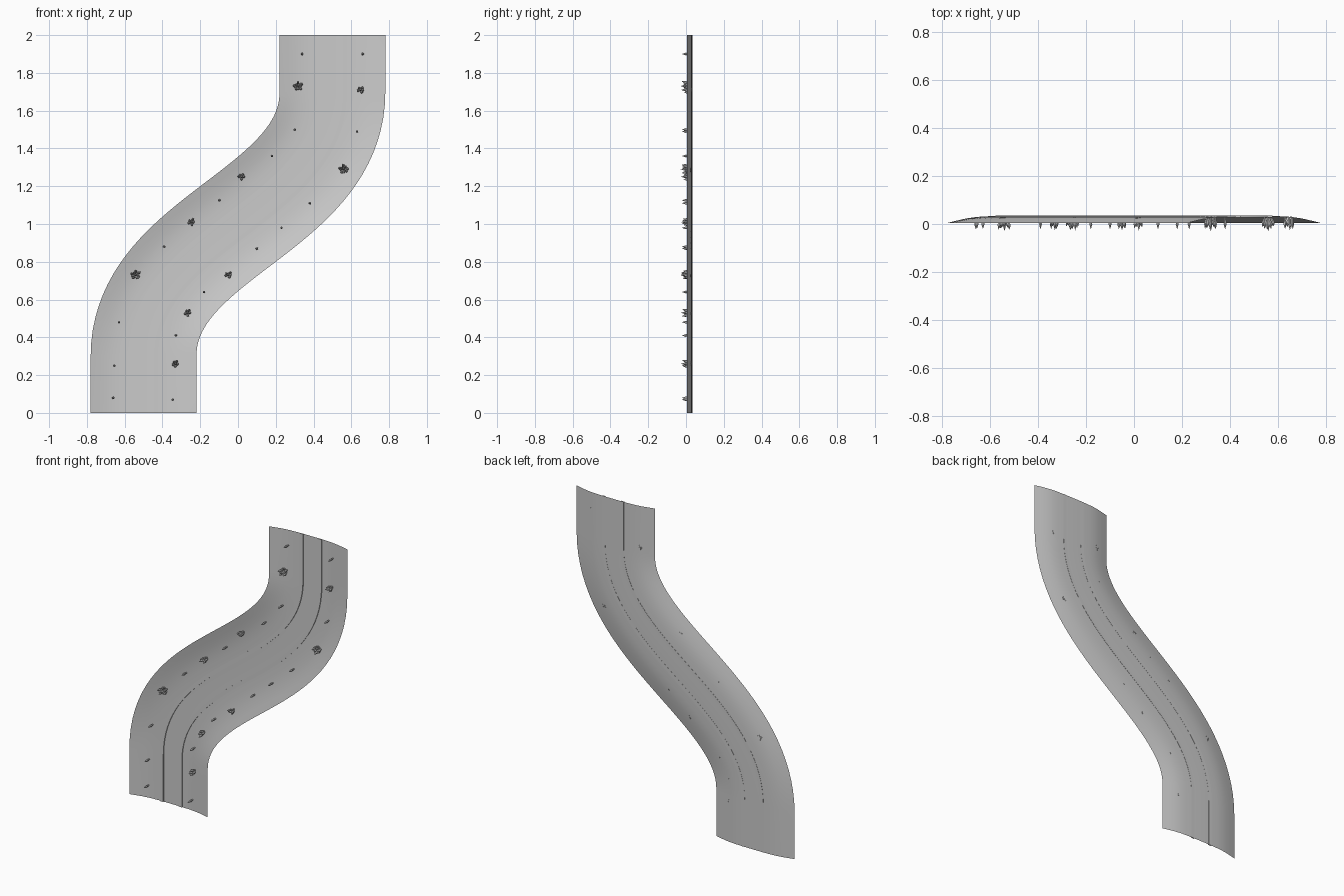
import bpy, bmesh, math, random
from mathutils import Vector, Matrix

if "Cube" in bpy.data.objects:
    bpy.data.objects.remove(bpy.data.objects["Cube"])

random.seed(4)

# Centre line: straight, S-bend, straight, in the XZ plane
P = [Vector(p) for p in ((-.5, .3), (-.5, .94), (.5, 1.06), (.5, 1.7))]
path = [(Vector((-.5, 0)), Vector((0, 1)))]
N = 40
for i in range(N + 1):
    t = i / N
    s = 1 - t
    pos = P[0]*s**3 + P[1]*3*s*s*t + P[2]*3*s*t*t + P[3]*t**3
    tan = (P[1]-P[0])*s*s + (P[2]-P[1])*2*s*t + (P[3]-P[2])*t*t
    path.append((pos, tan.normalized()))
path.append((Vector((.5, 2)), Vector((0, 1))))

# Shallow trough cross-section: (distance from centre line, y)
HALF = [(0, .034), (.06, .0338), (.12, .032), (.16, .029),
        (.20, .023), (.24, .014), (.28, .004)]
TROUGH = [(-u, y) for u, y in HALF[:0:-1]] + HALF


def depth(u):
    u = min(abs(u), .28)
    for (a, ya), (b, yb) in zip(HALF, HALF[1:]):
        if u <= b:
            return ya + (yb - ya) * (u - a) / (b - a)
    return HALF[-1][1]


def make_object(name, bm):
    me = bpy.data.meshes.new(name)
    bm.to_mesh(me)
    bm.free()
    ob = bpy.data.objects.new(name, me)
    bpy.context.collection.objects.link(ob)
    return ob


def sweep(name, section, closed=False):
    bm = bmesh.new()
    rings = []
    for pos, tan in path:
        rings.append([bm.verts.new((pos.x + tan.y*u, y, pos.y - tan.x*u))
                      for u, y in section])
    n = len(section)
    for a, b in zip(rings, rings[1:]):
        for i in range(n if closed else n - 1):
            j = (i + 1) % n
            bm.faces.new((a[i], a[j], b[j], b[i]))
    if closed:
        bm.faces.new(rings[0])
        bm.faces.new(rings[-1][::-1])
        bmesh.ops.recalc_face_normals(bm, faces=bm.faces[:])
    ob = make_object(name, bm)
    bpy.ops.object.select_all(action='DESELECT')
    ob.select_set(True)
    bpy.context.view_layer.objects.active = ob
    bpy.ops.object.shade_smooth_by_angle(angle=math.radians(35))
    return ob


# Curved bed and the two narrow rails running along it
sweep("trough_bed", TROUGH)
for name, side in (("left_rail", -1), ("right_rail", 1)):
    a, b = sorted((side * .055, side * .078))
    sweep(name, [(a, .028), (b, .028), (b, .0345), (a, .0345)], True)


# Spikes standing on the banks, pointing forward
def spike(bm, base, direction, length, radius):
    rot = direction.to_track_quat('Z', 'Y').to_matrix().to_4x4()
    for r1, r2, z0, z1 in ((radius*.6, radius, 0, .6), (radius, 0, .6, 1)):
        m = Matrix.Translation(base + direction * length * (z0 + z1) / 2) @ rot
        bmesh.ops.create_cone(bm, cap_ends=False, segments=6, radius1=r1,
                              radius2=r2, depth=length * (z1 - z0), matrix=m)


def cluster(name, x, z, count, spread):
    q = Vector((x, z))
    pos, tan = min(path[1:-1], key=lambda p: (p[0] - q).length)
    y = depth((q - pos).dot(Vector((tan.y, -tan.x))))
    bm = bmesh.new()
    spike(bm, Vector((x, y, z)), Vector((0, -1, 0)), y + .022 + spread*.3, .007)
    for i in range(count - 1):
        a = i * 2.4 + random.uniform(-.3, .3)
        r = spread * math.sqrt((i + 1) / count)
        out = Vector((math.cos(a), 0, math.sin(a)))
        spike(bm, Vector((x, y, z)) + out * r * .6,
              Vector((out.x * .25, -1, out.z * .25)).normalized(),
              y + random.uniform(.008, .026), .0075)
    bmesh.ops.remove_doubles(bm, verts=bm.verts[:], dist=1e-5)
    make_object(name, bm)


SMALL = [(-.66, .08), (-.345, .07), (-.655, .25), (-.33, .41), (-.63, .48),
         (-.18, .64), (.1, .87), (.23, .98), (-.39, .88), (.38, 1.11),
         (-.1, 1.125), (.18, 1.36), (.63, 1.49), (.3, 1.5), (.34, 1.9), (.66, 1.9)]
MEDIUM = [(-.33, .26), (-.265, .53), (-.05, .73), (-.245, 1.01), (.02, 1.25),
          (.65, 1.71)]
LARGE = [(-.54, .73), (.56, 1.29), (.32, 1.73)]
for label, spots, count, spread in (("small_spike", SMALL, 1, 0),
                                    ("medium_cluster", MEDIUM, 6, .016),
                                    ("large_cluster", LARGE, 11, .027)):
    for i, (x, z) in enumerate(spots):
        cluster(f"{label}_{i + 1}", x, z, count, spread)
